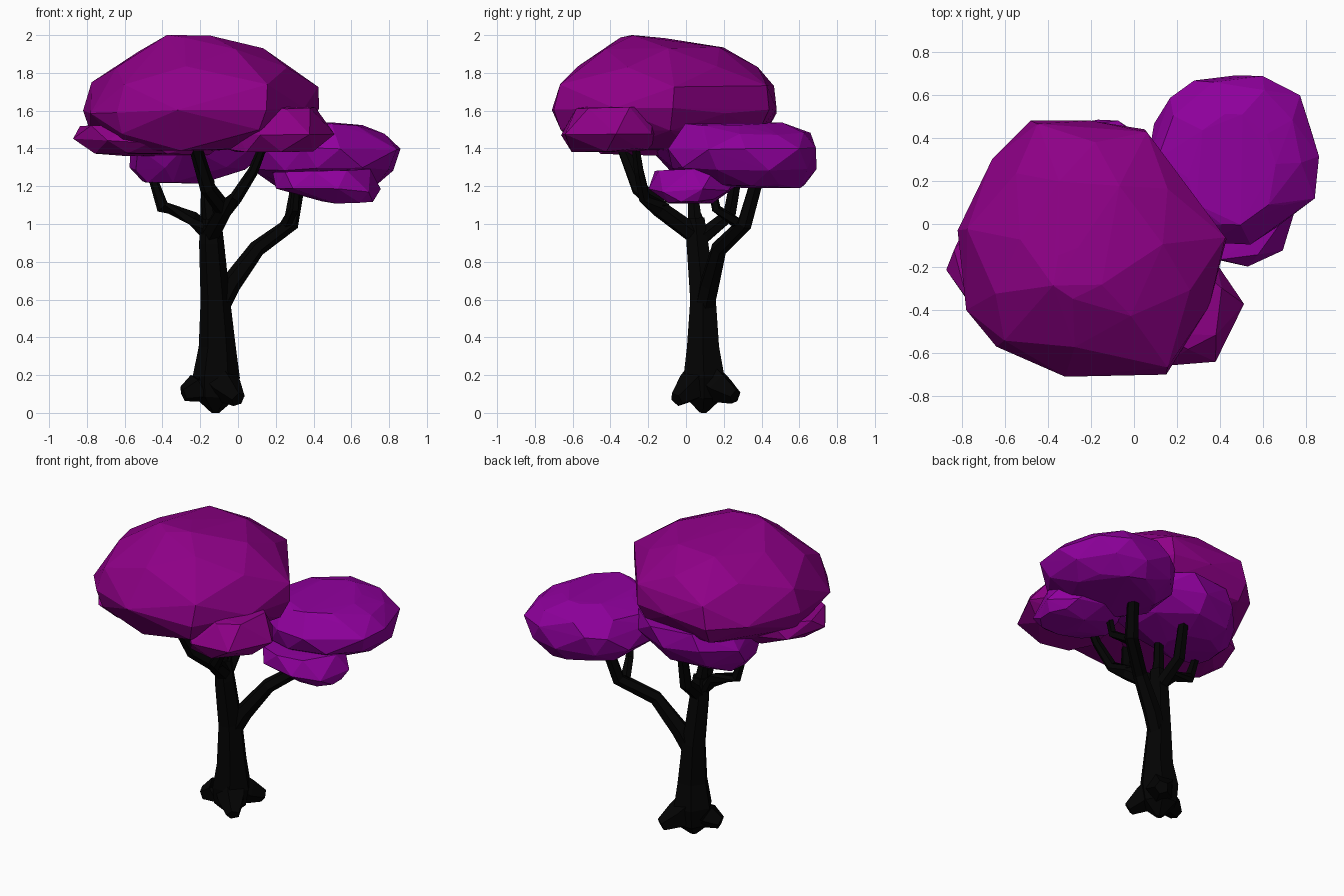
import bpy, bmesh, math, random
from mathutils import Vector

random.seed(11)

def material(name, rgb):
    m = bpy.data.materials.new(name)
    m.diffuse_color = (*rgb, 1)
    return m

BARK = material("bark", (0.001, 0.001, 0.001))
PLUM = material("plum_leaves", (0.27, 0.0, 0.24))
VIOLET = material("violet_leaves", (0.28, 0.0, 0.34))

def finish(name, bm, mat):
    bmesh.ops.recalc_face_normals(bm, faces=bm.faces)
    me = bpy.data.meshes.new(name)
    bm.to_mesh(me)
    bm.free()
    me.materials.append(mat)
    ob = bpy.data.objects.new(name, me)
    bpy.context.collection.objects.link(ob)

def tube(name, path, sides=6):
    """Faceted limb through (x, y, z, radius) stations."""
    bm = bmesh.new()
    pts = [Vector(p[:3]) for p in path]
    rings = []
    for i, p in enumerate(pts):
        t = (pts[min(i + 1, len(pts) - 1)] - pts[max(i - 1, 0)]).normalized()
        ref = Vector((0, 1, 0)) if abs(t.z) > 0.6 else Vector((0, 0, 1))
        u = t.cross(ref).normalized()
        v = t.cross(u)
        r = path[i][3]
        rings.append([bm.verts.new(p + r * (math.cos(a) * u + math.sin(a) * v))
                      for a in (math.tau * k / sides for k in range(sides))])
    for a, b in zip(rings, rings[1:]):
        for k in range(sides):
            n = (k + 1) % sides
            bm.faces.new((a[k], a[n], b[n], b[k]))
    bm.faces.new(rings[0])
    bm.faces.new(rings[-1])
    finish(name, bm, BARK)

def hull(name, points, mat):
    bm = bmesh.new()
    for p in points:
        bm.verts.new(p)
    res = bmesh.ops.convex_hull(bm, input=bm.verts)
    junk = [g for g in res["geom_interior"] if isinstance(g, bmesh.types.BMVert)]
    bmesh.ops.delete(bm, geom=junk, context='VERTS')
    finish(name, bm, mat)

def clump(name, rings, mat, sides=9):
    """Irregular leaf mass: hull around elliptic (z, cx, cy, rx, ry) levels."""
    points = []
    for z, cx, cy, rx, ry in rings:
        phase = random.random() * math.tau
        for k in range(sides):
            a = phase + math.tau * (k + random.uniform(-0.25, 0.25)) / sides
            s = random.uniform(0.99, 1.07)
            points.append((cx + s * rx * math.cos(a), cy + s * ry * math.sin(a),
                           z + random.uniform(-0.012, 0.012)))
    hull(name, points, mat)

# Trunk
tube("trunk", [(-0.12, 0.09, 0.0, 0.02), (-0.12, 0.095, 0.08, 0.11),
               (-0.115, 0.095, 0.19, 0.125), (-0.11, 0.09, 0.35, 0.098),
               (-0.12, 0.09, 0.6, 0.078), (-0.14, 0.06, 0.9, 0.066),
               (-0.145, 0.05, 1.03, 0.055)], 6)

# Three flared roots
for x, y, z in ((-0.29, 0.05, 0.1), (0.0, -0.05, 0.07), (0.0, 0.26, 0.085)):
    mx, my = (x - 0.12) / 2, (y + 0.095) / 2
    tube("root", [(-0.12, 0.095, 0.2, 0.1), (mx, my, 0.13, 0.085),
                  (x, y, z, 0.042)], 5)

# Branches
tube("right_branch", [(-0.12, 0.09, 0.52, 0.055), (-0.04, 0.125, 0.68, 0.055),
                      (0.1, 0.175, 0.87, 0.044), (0.28, 0.31, 1.0, 0.042),
                      (0.33, 0.39, 1.28, 0.036)])
tube("right_twig", [(0.25, 0.28, 1.0, 0.032), (0.3, 0.16, 1.08, 0.026),
                    (0.31, 0.13, 1.23, 0.022)], 5)
tube("left_branch", [(-0.14, 0.06, 0.94, 0.045), (-0.24, 0.05, 1.03, 0.042),
                     (-0.4, 0.04, 1.09, 0.035), (-0.46, 0.04, 1.27, 0.022)])
tube("back_branch", [(-0.14, 0.07, 0.92, 0.045), (-0.16, 0.23, 1.05, 0.04),
                     (-0.16, 0.27, 1.27, 0.033)])
tube("front_branch", [(-0.14, 0.04, 0.95, 0.052), (-0.07, -0.14, 1.08, 0.046),
                      (-0.01, -0.22, 1.14, 0.034), (0.08, -0.25, 1.28, 0.028),
                      (0.14, -0.27, 1.43, 0.022)])
tube("front_left_branch", [(-0.07, -0.12, 1.07, 0.045), (-0.16, -0.25, 1.19, 0.042),
                           (-0.23, -0.34, 1.42, 0.034)])
tube("centre_branch", [(-0.14, 0.05, 0.98, 0.045), (-0.16, 0.04, 1.12, 0.034),
                       (-0.16, 0.04, 1.28, 0.028)])

# Main canopy: one uneven outline scaled about a drifting centre at each level
outline = [(-0.48, 0.48), (-0.2, 0.48), (0.05, 0.44), (0.22, 0.21), (0.43, -0.07),
           (0.35, -0.38), (0.15, -0.7), (-0.32, -0.71), (-0.64, -0.57),
           (-0.78, -0.4), (-0.82, -0.03), (-0.66, 0.3)]
levels = [(1.39, 0.66, -0.02, -0.06), (1.49, 0.92, -0.01, -0.01), (1.6, 1.0, 0, 0),
          (1.74, 0.96, 0.02, 0.01), (1.83, 0.8, 0.02, 0.02), (1.92, 0.53, 0, 0.0),
          (1.99, 0.2, -0.06, -0.11)]
points = []
for i, (z, s, dx, dy) in enumerate(levels):
    for k, (x, y) in enumerate(outline):
        if s == 1.0 or (i + k) % 2:
            points.append((-0.2 + dx + s * (x + 0.2), -0.12 + dy + s * (y + 0.12),
                           z + random.uniform(-0.015, 0.015)))
hull("main_canopy", points, PLUM)

# Side clumps
clump("front_right_clump", [(1.39, 0.18, -0.4, 0.22, 0.2), (1.48, 0.24, -0.41, 0.26, 0.27),
                            (1.62, 0.24, -0.38, 0.18, 0.2)], PLUM, 7)
clump("left_clump", [(1.37, -0.46, -0.2, 0.30, 0.26), (1.44, -0.46, -0.19, 0.39, 0.33),
                     (1.52, -0.46, -0.17, 0.36, 0.30)], PLUM, 8)
clump("under_clump", [(1.22, -0.34, 0.13, 0.17, 0.15), (1.29, -0.25, 0.15, 0.31, 0.26),
                      (1.40, -0.21, 0.15, 0.38, 0.34), (1.5, -0.18, 0.15, 0.34, 0.34)],
      VIOLET, 8)

# Lower right canopy
clump("right_canopy", [(1.2, 0.46, 0.36, 0.25, 0.26), (1.29, 0.45, 0.31, 0.37, 0.38),
                       (1.4, 0.46, 0.31, 0.40, 0.40), (1.48, 0.45, 0.31, 0.32, 0.34),
                       (1.53, 0.46, 0.25, 0.2, 0.26)], VIOLET, 10)
clump("right_under_clump", [(1.12, 0.58, 0.03, 0.14, 0.13), (1.18, 0.48, 0.03, 0.27, 0.22),
                            (1.28, 0.44, 0.06, 0.25, 0.22)], VIOLET, 8)
